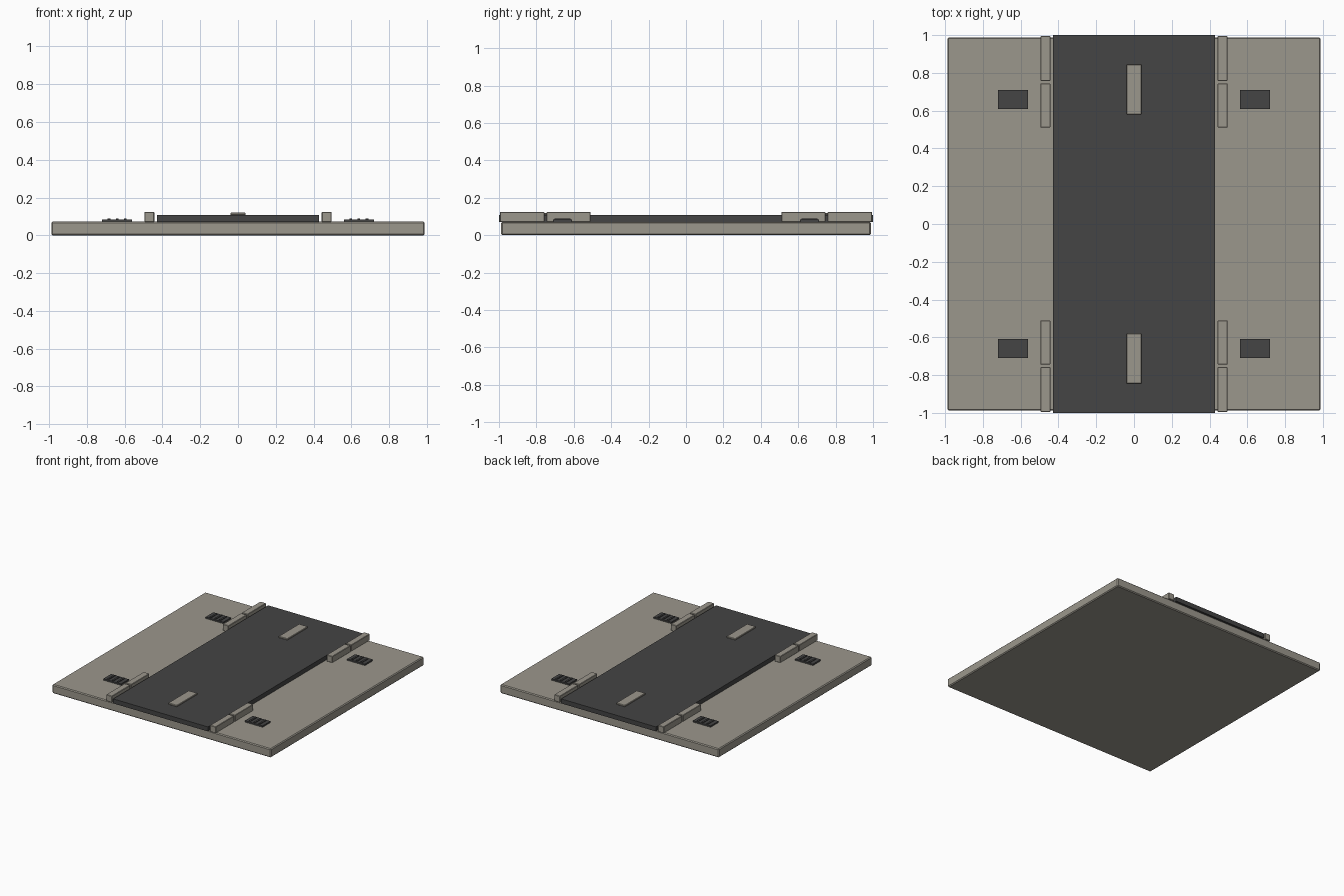
import bpy

if "Cube" in bpy.data.objects:
    bpy.data.objects.remove(bpy.data.objects["Cube"])


def material(name, rgb):
    m = bpy.data.materials.new(name)
    m.diffuse_color = (*rgb, 1)
    m.use_nodes = True
    m.node_tree.nodes["Principled BSDF"].inputs["Base Color"].default_value = m.diffuse_color
    return m


STONE = material("warm grey stone", (0.33, 0.31, 0.265))
ASPHALT = material("dark asphalt", (0.058, 0.058, 0.058))


def box(name, x0, x1, y0, y1, z0, z1, mat, bevel=0.0):
    bpy.ops.mesh.primitive_cube_add(
        size=1, location=((x0 + x1) / 2, (y0 + y1) / 2, (z0 + z1) / 2))
    o = bpy.context.object
    o.name = name
    o.scale = (x1 - x0, y1 - y0, z1 - z0)
    bpy.ops.object.transform_apply(location=False, rotation=False, scale=True)
    o.data.materials.append(mat)
    if bevel:
        b = o.modifiers.new("edge bevel", 'BEVEL')
        b.width = bevel
        b.segments = 1
    return o


# Base slab and raised road running front to back
box("ground_slab", -0.988, 0.988, -0.988, 0.988, 0, 0.072, STONE, 0.007)
box("road", -0.428, 0.428, -1, 1, 0.071, 0.108, ASPHALT)

for s in (-1, 1):
    # Centre line dash
    ya, yb = sorted((s * 0.58, s * 0.845))
    box("lane_dash", -0.04, 0.04, ya, yb, 0.107, 0.12, STONE, 0.003)

    for t in (-1, 1):
        # Two kerb stones at each end of each road side
        xa, xb = sorted((t * 0.443, t * 0.495))
        for a, b in ((0.51, 0.745), (0.757, 0.995)):
            ya, yb = sorted((s * a, s * b))
            box("kerb_stone", xa, xb, ya, yb, 0.071, 0.124, STONE, 0.003)

        # Drain grate: plate with three raised bars
        cx, cy = t * 0.64, s * 0.66
        box("drain_plate", cx - 0.08, cx + 0.08, cy - 0.05, cy + 0.05,
            0.071, 0.084, ASPHALT)
        for i in (-1, 0, 1):
            bx = cx + i * 0.043
            box("drain_bar", bx - 0.007, bx + 0.007, cy - 0.042, cy + 0.042,
                0.083, 0.09, ASPHALT)
